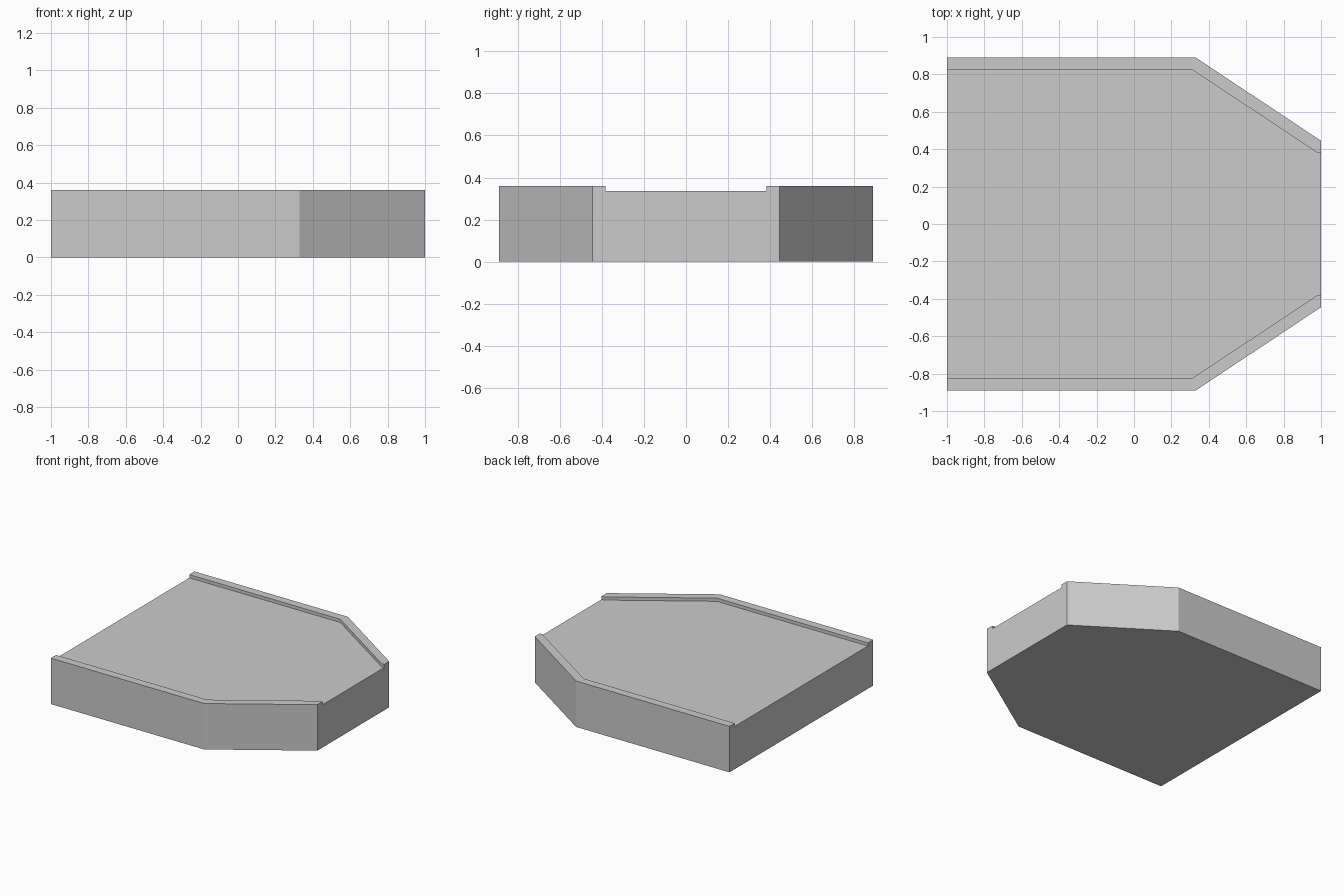
import bpy, bmesh, math
from mathutils import Vector

if "Cube" in bpy.data.objects:
    bpy.data.objects.remove(bpy.data.objects["Cube"])

FLOOR_Z, RIM_Z = 0.335, 0.36

# Half-outline of the platform edge and the inner edge of its rim
outer = [(-1, 0.89), (0.33, 0.89), (1, 0.445)]
inner = [(-1, 0.825), (0.31, 0.825), (0.978, 0.383), (1, 0.383)]


def mirrored(points):
    return [(x, -y) for x, y in points]


bm = bmesh.new()


def add_face(points):
    return bm.faces.new([bm.verts.new((x, y, 0)) for x, y in points])


def raise_faces(faces, height):
    geom = bmesh.ops.extrude_face_region(bm, geom=faces, use_keep_orig=False)["geom"]
    verts = [g for g in geom if isinstance(g, bmesh.types.BMVert)]
    bmesh.ops.translate(bm, verts=verts, vec=Vector((0, 0, height)))


# Flat plan: floor and the two edge strips
add_face(mirrored(inner) + inner[::-1])
add_face(inner + outer[::-1])
add_face(mirrored(outer) + mirrored(inner)[::-1])
bmesh.ops.remove_doubles(bm, verts=bm.verts[:], dist=1e-4)
plan = bm.faces[:]

# Thick slab, with its underside restored
base = bmesh.ops.duplicate(bm, geom=plan)
raise_faces(plan, FLOOR_Z)
bmesh.ops.remove_doubles(bm, verts=bm.verts[:], dist=1e-4)

# Raised rims along both sides
rims = [f for f in bm.faces
        if all(abs(v.co.z - FLOOR_Z) < 1e-4 for v in f.verts)
        and max(v.co.y for v in f.verts) * min(v.co.y for v in f.verts) > 0]
raise_faces(rims, RIM_Z - FLOOR_Z)

# Merge coplanar faces and clean normals
bmesh.ops.recalc_face_normals(bm, faces=bm.faces[:])
bmesh.ops.dissolve_limit(bm, angle_limit=math.radians(0.5),
                         verts=bm.verts[:], edges=bm.edges[:])
bmesh.ops.recalc_face_normals(bm, faces=bm.faces[:])

mesh = bpy.data.meshes.new("rimmed_platform")
bm.to_mesh(mesh)
bm.free()
bpy.context.collection.objects.link(bpy.data.objects.new("rimmed_platform", mesh))
